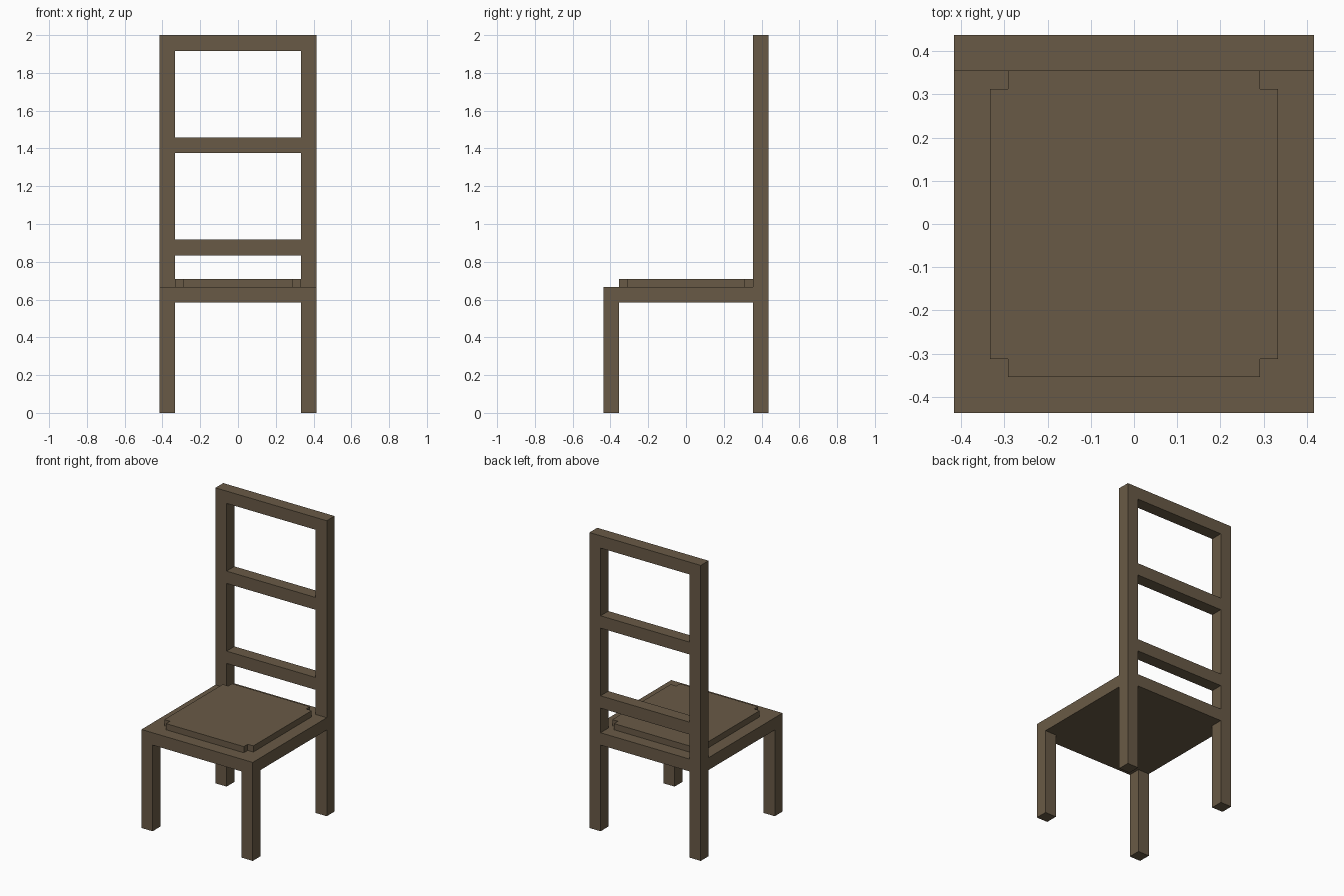
import bpy, bmesh

if "Cube" in bpy.data.objects:
    bpy.data.objects.remove(bpy.data.objects["Cube"])

U = 1 / 24                      # the chair sits on a 1/24 unit grid

wood = bpy.data.materials.new("brown wood")
wood.diffuse_color = (0.141, 0.102, 0.061, 1)
wood.use_nodes = True
wood.node_tree.nodes["Principled BSDF"].inputs["Base Color"].default_value = wood.diffuse_color


def prism(name, outline, z0, z1):
    """Extrude a flat outline (grid units) from z0 up to z1."""
    bm = bmesh.new()
    base = bm.faces.new([bm.verts.new((x * U, y * U, z0 * U)) for x, y in outline])
    top = bmesh.ops.extrude_face_region(bm, geom=[base])["geom"]
    verts = [v for v in top if isinstance(v, bmesh.types.BMVert)]
    bmesh.ops.translate(bm, verts=verts, vec=(0, 0, (z1 - z0) * U))
    bmesh.ops.recalc_face_normals(bm, faces=bm.faces)
    mesh = bpy.data.meshes.new(name)
    bm.to_mesh(mesh)
    bm.free()
    mesh.materials.append(wood)
    obj = bpy.data.objects.new(name, mesh)
    bpy.context.collection.objects.link(obj)
    return obj


def box(name, x0, x1, y0, y1, z0, z1):
    return prism(name, [(x0, y0), (x1, y0), (x1, y1), (x0, y1)], z0, z1)


W, D, T = 10, 10.5, 2           # half width, half depth, timber thickness

# Seat slab
box("seat", -W, W, -D, D, 14, 16)

# Cushion panel with a notch cut out of each corner
cx, cy = 8, 8.5
quarter = [(cx, cy - 1), (cx - 1, cy - 1), (cx - 1, cy)]
outline = (quarter
           + [(-x, y) for x, y in reversed(quarter)]
           + [(-x, -y) for x, y in quarter]
           + [(x, -y) for x, y in reversed(quarter)])
prism("seat_cushion", outline, 16, 17)

# Legs and back posts, left and right
for side, x0 in (("left", -W), ("right", W - T)):
    box("front_leg_" + side, x0, x0 + T, -D, -D + T, 0, 14)
    box("rear_leg_" + side, x0, x0 + T, D - T, D, 0, 14)
    box("back_post_" + side, x0, x0 + T, D - T, D, 16, 48)

# Horizontal back rails between the posts
for name, z in (("lower", 20), ("middle", 33), ("top", 46)):
    box("back_rail_" + name, -W + T, W - T, D - T, D, z, z + T)
